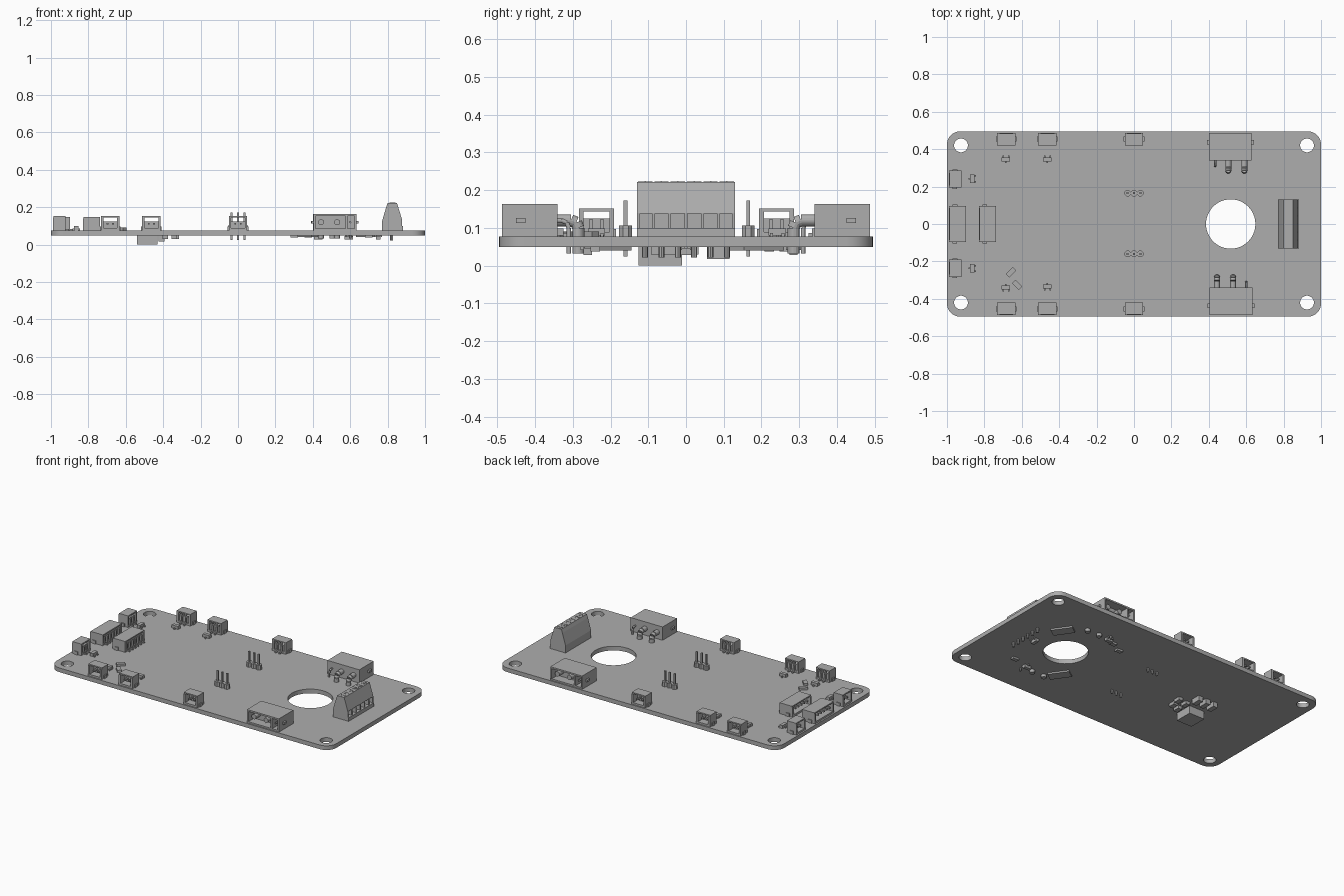
import bpy, bmesh, math
from mathutils import Matrix, Vector

if "Cube" in bpy.data.objects:
    bpy.data.objects.remove(bpy.data.objects["Cube"], do_unlink=True)

GREY = (0.42, 0.42, 0.42, 1)
mat = bpy.data.materials.new("plain grey")
mat.use_nodes = True
mat.diffuse_color = GREY
mat.node_tree.nodes["Principled BSDF"].inputs["Base Color"].default_value = GREY

TOP, BOTTOM, HALF_Y = 0.077, 0.05, 0.495
HOLE_X = 0.517


def place(x, y, turn=0, z=TOP):
    return Matrix.Translation((x, y, z)) @ Matrix.Rotation(math.radians(turn), 4, 'Z')


def box(bm, x, y, z, m=Matrix()):
    """Box from (low, high) pairs on each axis."""
    size = Matrix.Diagonal((x[1] - x[0], y[1] - y[0], z[1] - z[0], 1))
    mid = Matrix.Translation((sum(x) / 2, sum(y) / 2, sum(z) / 2))
    bmesh.ops.create_cube(bm, size=1, matrix=m @ mid @ size)


def rod(bm, a, b, r, m=Matrix(), sides=16):
    a, b = Vector(a), Vector(b)
    d = b - a
    turn = d.to_track_quat('Z', 'Y').to_matrix().to_4x4()
    bmesh.ops.create_cone(bm, cap_ends=True, segments=sides, radius1=r, radius2=r,
                          depth=d.length, matrix=m @ Matrix.Translation((a + b) / 2) @ turn)


def link(name, mesh):
    mesh.materials.clear()
    mesh.materials.append(mat)
    obj = bpy.data.objects.new(name, mesh)
    bpy.context.scene.collection.objects.link(obj)
    return obj


def finish(name, bm):
    bmesh.ops.recalc_face_normals(bm, faces=bm.faces)
    mesh = bpy.data.meshes.new(name)
    bm.to_mesh(mesh)
    bm.free()
    return link(name, mesh)


# Board outline with rounded corners, mounting holes and the large hole
def arc(cx, cy, r, start, end, n):
    return [(cx + r * math.cos(math.radians(start + (end - start) * i / n)),
             cy + r * math.sin(math.radians(start + (end - start) * i / n))) for i in range(n + 1)]


curve = bpy.data.curves.new("board_outline", 'CURVE')
curve.dimensions = '2D'
curve.fill_mode = 'BOTH'
curve.extrude = (TOP - BOTTOM) / 2
R = 0.07
outline = []
for i, (sx, sy) in enumerate([(1, 1), (-1, 1), (-1, -1), (1, -1)]):
    outline += arc(sx * (1 - R), sy * (HALF_Y - R), R, 90 * i, 90 * i + 90, 8)
loops = [outline, arc(HOLE_X, 0, 0.132, 0, 360, 48)[:-1]]
loops += [arc(sx * 0.925, sy * 0.42, 0.037, 0, 360, 24)[:-1] for sx in (1, -1) for sy in (1, -1)]
for pts in loops:
    s = curve.splines.new('POLY')
    s.points.add(len(pts) - 1)
    for p, (x, y) in zip(s.points, pts):
        p.co = (x, y, 0, 1)
    s.use_cyclic_u = True
temp = bpy.data.objects.new("board_outline", curve)
bpy.context.scene.collection.objects.link(temp)
bpy.context.view_layer.update()
board_mesh = bpy.data.meshes.new_from_object(temp.evaluated_get(bpy.context.evaluated_depsgraph_get()))
bpy.data.objects.remove(temp, do_unlink=True)
board = link("circuit_board", board_mesh)
board.location.z = (TOP + BOTTOM) / 2


# Side entry sockets: open towards local -y
def socket(name, m, pins, w, d=0.068, h=0.075):
    bm = bmesh.new()
    hw, t = w / 2, 0.012
    box(bm, (-hw, hw), (0, d), (0, t), m)
    box(bm, (-hw, hw), (0.004, d), (h - 0.008, h), m)
    box(bm, (-hw + t, hw - t), (d - 0.022, d - 0.01), (t, 0.048), m)
    for s in (-1, 1):
        box(bm, sorted((s * hw, s * (hw - t))), (0, d), (t, h - 0.008), m)
        box(bm, sorted((s * hw, s * (hw + 0.006))), (0.02, 0.045), (0, 0.02), m)
    for i in range(pins):
        x = (i - (pins - 1) / 2) * 0.029
        box(bm, (x - 0.005, x + 0.005), (0.012, d - 0.015), (0.03, 0.04), m)
        box(bm, (x - 0.005, x + 0.005), (d - 0.01, d + 0.018), (0, 0.007), m)
        box(bm, (x - 0.005, x + 0.005), (d - 0.01, d), (0, 0.045), m)
    finish(name, bm)


for i, x in enumerate((-0.683, -0.463, 0)):
    socket(f"front_socket_{i}", place(x, -0.487), 2, 0.098)
    socket(f"back_socket_{i}", place(x, 0.487, 180), 2, 0.098)
for name, y in (("back", 0.24), ("front", -0.237)):
    socket(f"side_socket_{name}", place(-0.99, y, -90), 2, 0.092)
for name, x in (("outer", -0.99), ("inner", -0.83)):
    socket(f"wide_socket_{name}", place(x, 0, -90), 6, 0.195, 0.092, 0.07)


# Power sockets: open box with two thick bent pins and one thin pin
def power_socket(name, m):
    bm = bmesh.new()
    lo, hi, front, back, h, t = -0.112, 0.116, -0.487, -0.34, 0.086, 0.01
    for z in ((0, t), (h - t, h)):
        box(bm, (lo, hi), (front, back), z, m)
    for x in ((lo, lo + t), (0.058, 0.068), (hi - t, hi)):
        box(bm, x, (front, back), (t, h - t), m)
    box(bm, (lo + t, hi - t), (front + 0.06, back), (t, h - t), m)
    for x in ((lo - 0.012, lo), (hi, hi + 0.012)):
        box(bm, x, (-0.45, -0.425), (0.036, 0.05), m)
    for x, r, y in ((-0.073, 0.016, -0.285), (0.013, 0.016, -0.285), (0.083, 0.006, -0.31)):
        bend = [(x, y - 0.02 + 0.02 * math.sin(a), 0.023 + 0.02 * math.cos(a))
                for a in (0, math.pi / 4, math.pi / 2)]
        path = [(x, front + 0.015, 0.043)] + bend + [(x, y, -0.045)]
        for a, b in zip(path, path[1:]):
            rod(bm, a, b, r, m)
    finish(name, bm)


power_socket("front_power_socket", place(HOLE_X, 0))
power_socket("back_power_socket", place(HOLE_X, 0, 180))

# Three pin headers
for name, y in (("back", 0.165), ("front", -0.16)):
    bm = bmesh.new()
    for i in (-1, 0, 1):
        x = i * 0.034
        bmesh.ops.create_cone(bm, cap_ends=True, segments=8, radius1=0.0184, radius2=0.0184, depth=0.029,
                              matrix=place(x, y, 22.5, TOP + 0.0145))
        box(bm, (x - 0.005, x + 0.005), (y - 0.005, y + 0.005), (0.025, 0.173))
    finish(f"pin_header_{name}", bm)

# Terminal block: sloped body, wire bays, screws and solder pins
profile = [(0.77, 0.077), (0.77, 0.125), (0.792, 0.2), (0.8, 0.222), (0.85, 0.222), (0.876, 0.138),
           (0.845, 0.138), (0.845, 0.1), (0.882, 0.1), (0.882, 0.077)]
bm = bmesh.new()
face = bm.faces.new([bm.verts.new((x, -0.13, z)) for x, z in profile])
grown = bmesh.ops.extrude_face_region(bm, geom=[face])["geom"]
bmesh.ops.translate(bm, vec=(0, 0.26, 0), verts=[v for v in grown if isinstance(v, bmesh.types.BMVert)])
pitch = 0.26 / 6
for i in range(7):
    y = max(-0.126, min(0.126, -0.13 + i * pitch))
    box(bm, (0.84, 0.876), (y - 0.004, y + 0.004), (0.098, 0.14))
for i in range(6):
    y = -0.13 + (i + 0.5) * pitch
    rod(bm, (0.825, y, 0.215), (0.825, y, 0.2235), 0.019)
    box(bm, (0.809, 0.841), (y - 0.002, y + 0.002), (0.22, 0.225))
    rod(bm, (0.822, y, 0.022), (0.822, y, 0.08), 0.008, sides=8)
finish("terminal_block", bm)


# Small three legged chips
def small_chip(name, m, flip=1):
    bm = bmesh.new()
    box(bm, (-0.023, 0.023), (-0.011, 0.011), sorted((flip * 0.003, flip * 0.022)), m)
    for x, s in ((-0.015, -1), (0.015, -1), (0, 1)):
        box(bm, (x - 0.004, x + 0.004), sorted((s * 0.01, s * 0.02)), sorted((0, flip * 0.009)), m)
    finish(name, bm)


spots = [(-0.865, 0.242, 90), (-0.865, -0.237, 90), (-0.685, 0.345, 180),
         (-0.463, 0.345, 180), (-0.685, -0.34, 0), (-0.463, -0.335, 0)]
for i, (x, y, turn) in enumerate(spots):
    small_chip(f"small_chip_{i}", place(x, y, turn))
for i, (x, y, turn) in enumerate([(0.592, -0.26, 0), (0.43, 0.285, 180), (0.75, 0, 90)]):
    small_chip(f"underside_small_chip_{i}", place(x, y, turn, BOTTOM), -1)


def plate(name, x, y, w, d, h, turn=0, below=True):
    bm = bmesh.new()
    z = (-h, 0) if below else (0, h)
    box(bm, (-w / 2, w / 2), (-d / 2, d / 2), z, place(x, y, turn, BOTTOM if below else TOP))
    finish(name, bm)


# Loose resistors on top
plate("resistor_back", -0.657, -0.258, 0.052, 0.026, 0.014, 45, False)
plate("resistor_front", -0.625, -0.325, 0.052, 0.026, 0.014, -45, False)

# Underside parts
plate("underside_module", -0.485, -0.068, 0.11, 0.115, 0.05)
for i in range(3):
    plate(f"underside_capacitor_{i}", -0.41 - i * 0.055, 0.085, 0.032, 0.06, 0.032)
for i, (x, y) in enumerate([(-0.39, -0.07), (-0.34, -0.05), (-0.39, 0), (-0.33, 0.01)]):
    plate(f"underside_resistor_{i}", x, y, 0.03, 0.045, 0.02)
plate("underside_driver_back", 0.696, 0.188, 0.13, 0.065, 0.01, 125)
plate("underside_driver_front", 0.382, -0.216, 0.13, 0.065, 0.01, 125)
for i, (x, y) in enumerate([(0.376, 0.26), (0.3, 0.22), (0.7, -0.24)]):
    plate(f"underside_small_part_{i}", x, y, 0.04, 0.025, 0.012)
